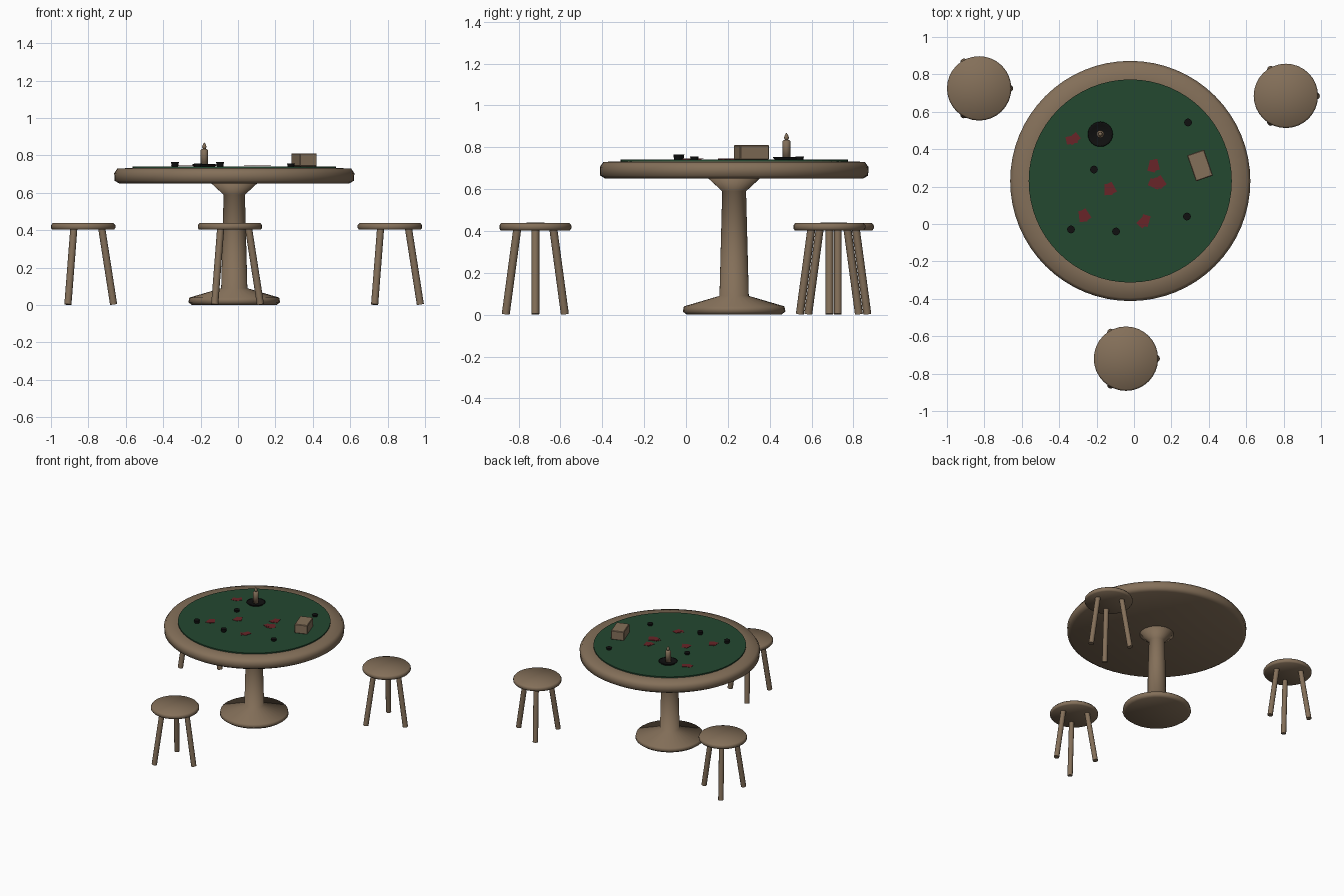
import bpy, bmesh, math
from mathutils import Vector, Matrix

cube = bpy.data.objects.get("Cube")
if cube:
    bpy.data.objects.remove(cube, do_unlink=True)


def material(name, rgb):
    m = bpy.data.materials.new(name)
    m.use_nodes = True
    m.diffuse_color = (*rgb, 1)
    m.node_tree.nodes["Principled BSDF"].inputs["Base Color"].default_value = (*rgb, 1)
    return m


WOOD = material("brown wood", (0.23, 0.16, 0.1))
FELT = material("green felt", (0.017, 0.065, 0.03))
CARD = material("dark red card", (0.14, 0.018, 0.021))
BLACK = material("black", (0.005, 0.005, 0.005))


def finish(bm, name, mat, smooth=False, matrix=Matrix()):
    bmesh.ops.recalc_face_normals(bm, faces=bm.faces)
    for f in bm.faces:
        f.smooth = smooth
    mesh = bpy.data.meshes.new(name)
    bm.to_mesh(mesh)
    bm.free()
    mesh.materials.append(mat)
    obj = bpy.data.objects.new(name, mesh)
    obj.matrix_world = matrix
    bpy.context.collection.objects.link(obj)
    return obj


def lathe(name, profile, mat, x, y, sides=32, smooth=True):
    """Revolve (radius, height) points around a vertical axis at x, y."""
    bm = bmesh.new()
    verts = [bm.verts.new((r, 0, z)) for r, z in profile]
    edges = [bm.edges.new(pair) for pair in zip(verts, verts[1:])]
    bmesh.ops.spin(bm, geom=verts + edges, cent=(0, 0, 0), axis=(0, 0, 1),
                   angle=math.tau, steps=sides)
    bmesh.ops.remove_doubles(bm, verts=bm.verts, dist=0.0001)
    return finish(bm, name, mat, smooth, Matrix.Translation((x, y, 0)))


def rod(name, a, b, r1, r2, mat):
    """Tapered rod from a to b."""
    a, b = Vector(a), Vector(b)
    bm = bmesh.new()
    bmesh.ops.create_cone(bm, cap_ends=True, segments=12, radius1=r1, radius2=r2,
                          depth=(b - a).length)
    turn = (b - a).to_track_quat("Z", "Y").to_matrix().to_4x4()
    obj = finish(bm, name, mat, False, Matrix.Translation((a + b) / 2) @ turn)
    for p in obj.data.polygons:
        p.use_smooth = len(p.vertices) == 4
    return obj


def block(name, size, mat, place, angle, bevel=0):
    bm = bmesh.new()
    bmesh.ops.create_cube(bm, size=1, matrix=Matrix.Diagonal((*size, 1)))
    if bevel:
        bmesh.ops.bevel(bm, geom=bm.edges[:], offset=bevel, segments=1, affect="EDGES")
    turn = Matrix.Rotation(math.radians(angle), 4, "Z")
    return finish(bm, name, mat, False, Matrix.Translation(place) @ turn)


# Table: rounded top, felt and flared pedestal
TX, TY = -0.02, 0.23
lathe("table_top", [(0, 0.65), (0.615, 0.65), (0.64, 0.665), (0.642, 0.705),
                    (0.625, 0.73), (0.545, 0.733), (0, 0.733)], WOOD, TX, TY, 64)
lathe("felt", [(0, 0.725), (0.543, 0.725), (0.543, 0.742), (0, 0.742)],
      FELT, TX, TY, 64, False)
lathe("pedestal", [(0, 0), (0.225, 0), (0.245, 0.015), (0.24, 0.04), (0.07, 0.09),
                   (0.057, 0.59), (0.122, 0.65), (0, 0.655)], WOOD, TX, TY)

# Stools: round seat on three splayed legs
for n, (x, y) in enumerate([(-0.828, 0.725), (0.812, 0.685), (-0.043, -0.72)], 1):
    lathe(f"stool_{n}_seat", [(0, 0.403), (0.165, 0.403), (0.172, 0.412),
                              (0.172, 0.427), (0.163, 0.438), (0, 0.44)], WOOD, x, y)
    for k in range(3):
        c, s = math.cos(k * math.tau / 3), math.sin(k * math.tau / 3)
        rod(f"stool_{n}_leg_{k + 1}", (x + 0.163 * c, y + 0.163 * s, 0.003),
            (x + 0.098 * c, y + 0.098 * s, 0.42), 0.019, 0.019, WOOD)

# Candle on a dark dish
CX, CY = -0.18, 0.48
lathe("candle_dish", [(0, 0.74), (0.055, 0.74), (0.067, 0.752), (0.06, 0.753),
                      (0.05, 0.747), (0, 0.747)], BLACK, CX, CY, 24)
lathe("candle", [(0, 0.745), (0.02, 0.745), (0.02, 0.828), (0.014, 0.834),
                 (0, 0.834)], WOOD, CX, CY, 16)
lathe("candle_flame", [(0, 0.832), (0.008, 0.836), (0.012, 0.846), (0.008, 0.858),
                       (0, 0.87)], WOOD, CX, CY, 12)

# Wooden box
block("wooden_box", (0.096, 0.147, 0.07), WOOD, (0.353, 0.313, 0.776), 19, 0.004)

# Small dark cups
for x, y, top in [(0.289, 0.543, 0.757), (-0.214, 0.291, 0.757), (0.283, 0.04, 0.757),
                  (-0.096, -0.04, 0.765), (-0.337, -0.029, 0.765)]:
    lathe("cup", [(0, 0.741), (0.017, 0.741), (0.021, top), (0, top)],
          BLACK, x, y, 12, False)

# Playing cards in overlapping pairs
for x, y, angle in [(0.105, 0.312, 0), (0.115, 0.218, 80), (0.135, 0.222, 20),
                    (-0.13, 0.187, 15), (0.055, 0.015, -30), (-0.267, 0.045, 20),
                    (-0.327, 0.453, -65)]:
    for k in (-1, 1):
        block("card", (0.042, 0.06, 0.002), CARD,
              (x + 0.006 * k, y + 0.003 * k, 0.7445 + 0.001 * k), angle + 14 * k)
